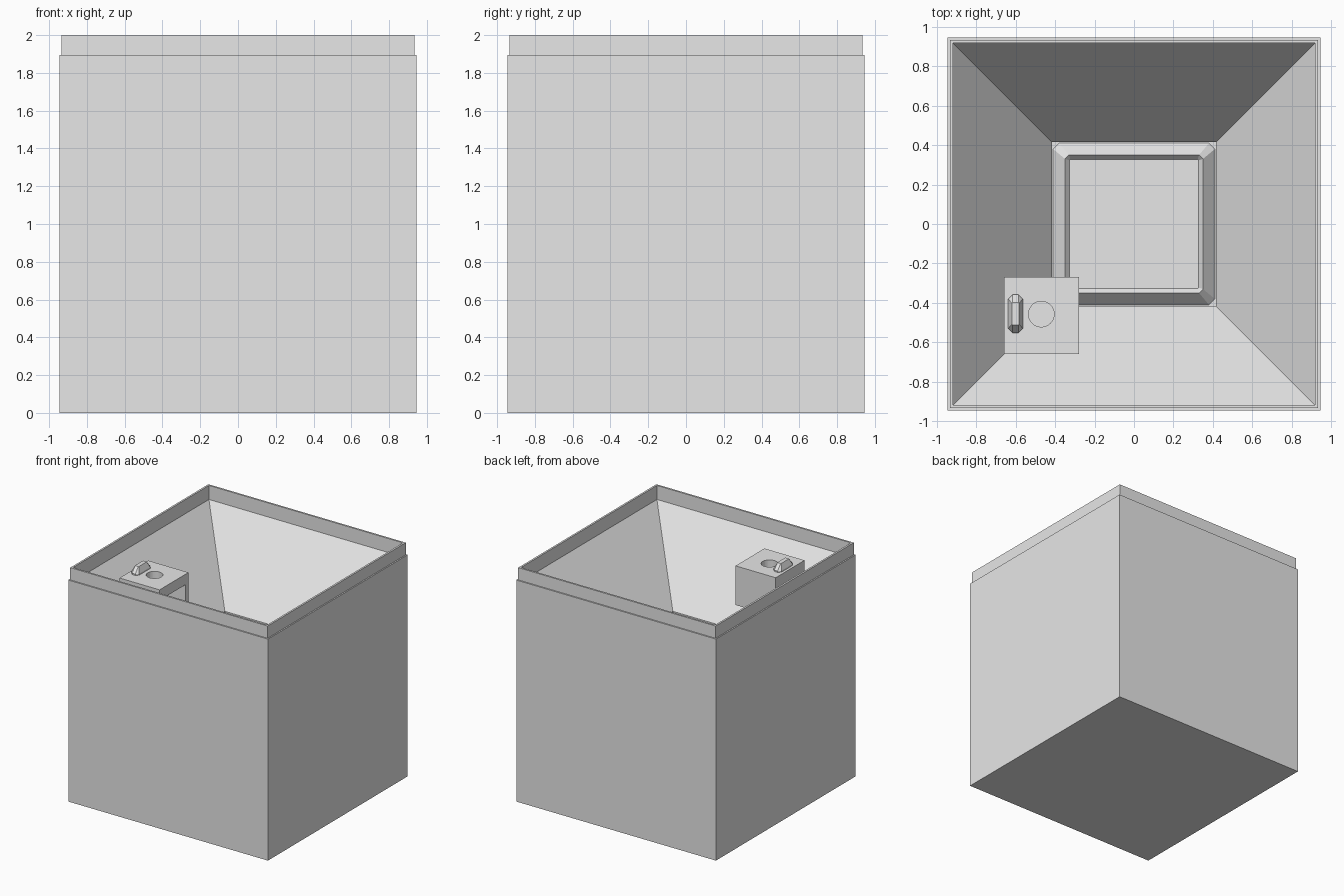
import bpy
import bmesh

if "Cube" in bpy.data.objects:
    bpy.data.objects.remove(bpy.data.objects["Cube"])

grey = bpy.data.materials.new("light_grey")
grey.diffuse_color = (0.8, 0.8, 0.8, 1)
grey.use_nodes = True
grey.node_tree.nodes["Principled BSDF"].inputs["Base Color"].default_value = grey.diffuse_color


def finish(name, bm):
    bmesh.ops.recalc_face_normals(bm, faces=bm.faces)
    mesh = bpy.data.meshes.new(name)
    bm.to_mesh(mesh)
    bm.free()
    mesh.materials.append(grey)
    obj = bpy.data.objects.new(name, mesh)
    bpy.context.collection.objects.link(obj)
    return obj


def outline(hx, hy, chamfer):
    """Rectangle corners, optionally chamfered, counter-clockwise."""
    if chamfer == 0:
        return [(hx, -hy), (hx, hy), (-hx, hy), (-hx, -hy)]
    c = chamfer
    return [(hx, -hy + c), (hx, hy - c), (hx - c, hy), (-hx + c, hy),
            (-hx, hy - c), (-hx, -hy + c), (-hx + c, -hy), (hx - c, -hy)]


def stack(name, levels, center=(0, 0)):
    """Closed solid through (half x, half y, chamfer, z) outlines."""
    bm = bmesh.new()
    loops = [[bm.verts.new((x + center[0], y + center[1], z))
              for x, y in outline(hx, hy, c)] for hx, hy, c, z in levels]
    for a, b in zip(loops, loops[1:]):
        n = len(a)
        for i in range(n):
            bm.faces.new((a[i], a[(i + 1) % n], b[(i + 1) % n], b[i]))
    bm.faces.new(loops[0][::-1])
    bm.faces.new(loops[-1])
    return finish(name, bm)


def box(name, lo, hi):
    center = ((lo[0] + hi[0]) / 2, (lo[1] + hi[1]) / 2)
    hx, hy = (hi[0] - lo[0]) / 2, (hi[1] - lo[1]) / 2
    return stack(name, [(hx, hy, 0, lo[2]), (hx, hy, 0, hi[2])], center)


# Outer case, stepped rim, funnel and shallow well in one continuous skin
profile = [(0.945, 0), (0.945, 1.895), (0.934, 1.895), (0.934, 2.0),
           (0.918, 2.0), (0.918, 1.88), (0.415, 1.25), (0.415, 1.17)]
stack("hopper_case", [(r, r, 0, z) for r, z in profile])

# Raised bezel with a recessed plate at the bottom of the funnel
bezel = [(0.41, 0.03, 1.165), (0.41, 0.03, 1.175), (0.35, 0.02, 1.24),
         (0.328, 0.005, 1.215)]
stack("outlet_bezel", [(r, r, c, z) for r, c, z in bezel])

# Hollow bracket box, open towards the middle
x0, x1, y0, y1 = -0.66, -0.28, -0.66, -0.27
base, under, top, wall = 1.545, 1.79, 1.88, 0.04
plate = box("bracket_top", (x0, y0, under), (x1, y1, top))
box("bracket_back_wall", (x0, y1 - wall, base), (x1, y1, under))
box("bracket_front_wall", (x0, y0, base), (x1, y0 + wall, under))
box("bracket_side_wall", (x0, y0 + wall, base), (x0 + wall, y1 - wall, under))

# Round blind hole in the bracket top
bpy.ops.mesh.primitive_cylinder_add(vertices=32, radius=0.065, depth=0.14,
                                    location=(-0.47, -0.457, top))
cutter = bpy.context.object
cutter.name = "hole_cutter"
cutter.data.materials.append(grey)
cutter.hide_render = True
cutter.hide_set(True)
cut = plate.modifiers.new("hole", 'BOOLEAN')
cut.operation = 'DIFFERENCE'
cut.solver = 'EXACT'
cut.object = cutter

# Tapered grip beside the hole
stack("bracket_grip", [(0.037, 0.097, 0.022, top), (0.037, 0.097, 0.022, top + 0.012),
                       (0.018, 0.056, 0.003, top + 0.06)], (-0.601, -0.455))
